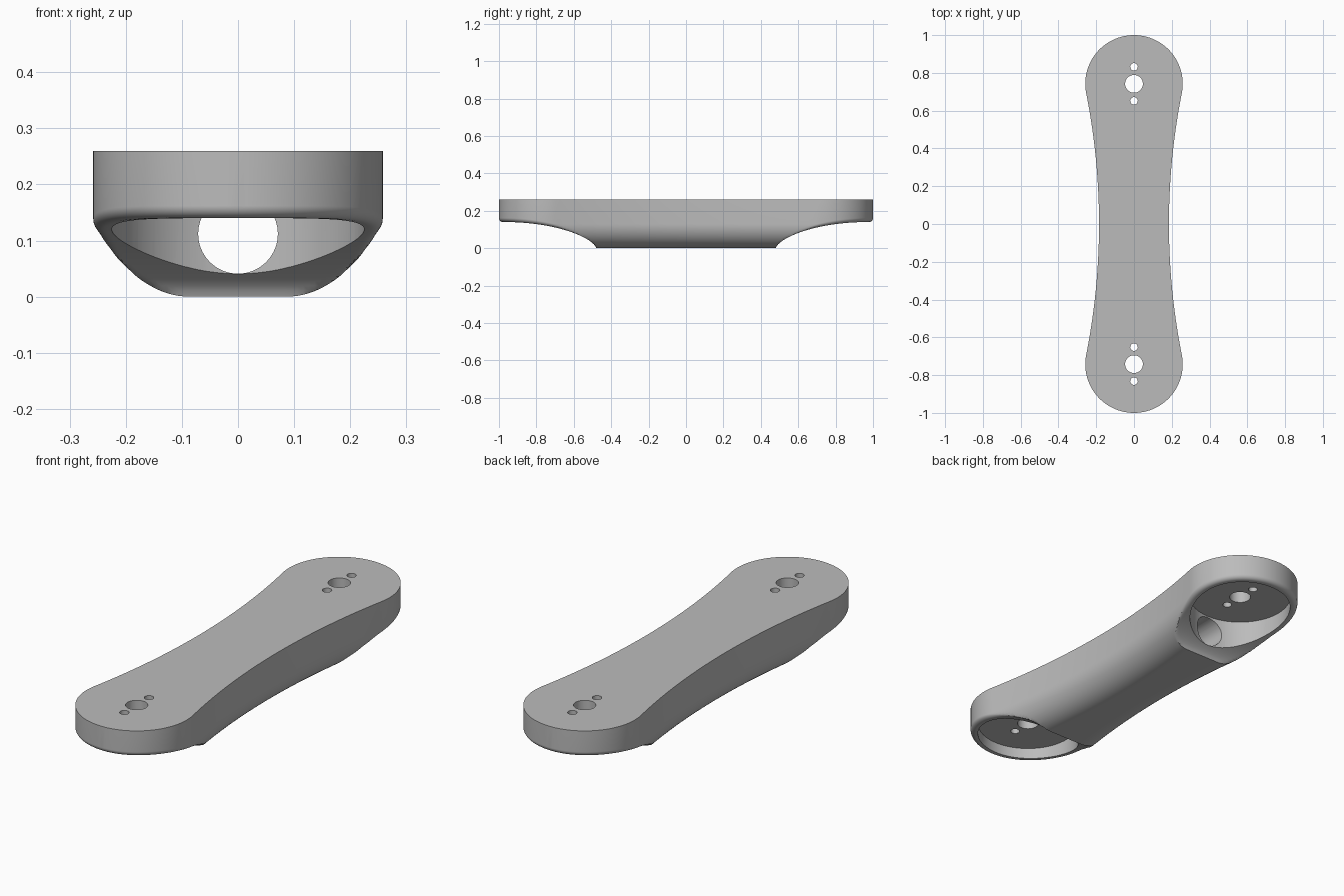
import bpy, bmesh
from math import sin, cos, pi, sqrt, hypot

cube = bpy.data.objects.get("Cube")
if cube:
    bpy.data.objects.remove(cube, do_unlink=True)

# Main dimensions
TOP = 0.26
PAD_Y, PAD_R = 0.742, 0.258       # round end pads
WAIST, ARC_R = 0.185, 3.55        # concave sides
FILLET, EDGE = 0.13, 0.022        # belly and pad rounding
CUT_START, CUT_END, CUT_Z = 0.48, 0.97, 0.14
ARC_X = WAIST + ARC_R
JOIN_Y = PAD_Y * ARC_R / (ARC_R + PAD_R)

grey = bpy.data.materials.new("light_grey")
grey.use_nodes = True
grey.diffuse_color = (0.5, 0.5, 0.5, 1)
grey.node_tree.nodes["Principled BSDF"].inputs["Base Color"].default_value = (0.5, 0.5, 0.5, 1)


def half_width(y):
    y = abs(y)
    if y < JOIN_Y:
        return ARC_X - sqrt(ARC_R ** 2 - y * y)
    return sqrt(max(0, PAD_R ** 2 - (y - PAD_Y) ** 2))


def inset(x, y):
    """Distance inward from the plan outline."""
    x, y = abs(x), abs(y)
    if y < JOIN_Y:
        return max(0, hypot(ARC_X - x, y) - ARC_R)
    return max(0, PAD_R - hypot(x, y - PAD_Y))


def rounding(d, r):
    return r - sqrt(r * r - (r - d) ** 2) if d < r else 0


def underside(x, y):
    d = inset(x, y)
    belly = rounding(d, FILLET)
    if abs(y) <= CUT_START:
        return belly
    t = max(0, (CUT_END - abs(y)) / (CUT_END - CUT_START))
    scoop = CUT_Z * max(0, 1 - t * t) ** 0.64
    return max(belly, scoop + rounding(d, EDGE) * scoop / CUT_Z)


def make_object(name, bm):
    mesh = bpy.data.meshes.new(name)
    bm.to_mesh(mesh)
    bm.free()
    obj = bpy.data.objects.new(name, mesh)
    bpy.context.collection.objects.link(obj)
    mesh.materials.append(grey)
    return obj


# Arm body: cross-sections lofted along y
half = [CUT_START * i / 12 for i in range(13)]
half += [CUT_START + (JOIN_Y - CUT_START) * (i / 16) ** 1.4 for i in range(1, 17)]
a0 = (JOIN_Y - PAD_Y) / PAD_R
half += [PAD_Y + PAD_R * sin(a0 + (pi / 2 - a0) * i / 28) for i in range(1, 29)]
stations = [-y for y in reversed(half[1:])] + half

ACROSS = 56
bm = bmesh.new()
rows = []
for y in stations:
    w = half_width(y)
    xs = [w * sin(pi * (i / ACROSS - 0.5)) for i in range(ACROSS + 1)]
    row = [bm.verts.new((x, y, underside(x, y))) for x in xs]
    row += [bm.verts.new((w, y, TOP)), bm.verts.new((-w, y, TOP))]
    rows.append(row)
for a, b in zip(rows, rows[1:]):
    for i in range(len(a)):
        j = (i + 1) % len(a)
        bm.faces.new((a[i], a[j], b[j], b[i]))
bmesh.ops.remove_doubles(bm, verts=bm.verts, dist=0.00002)
bmesh.ops.recalc_face_normals(bm, faces=bm.faces)
arm = make_object("arm_body", bm)


def drill(radius, location, depth, along_y=False, sides=64):
    """Cut a cylinder out of the arm."""
    rotation = (pi / 2, 0, 0) if along_y else (0, 0, 0)
    bpy.ops.mesh.primitive_cylinder_add(vertices=sides, radius=radius, depth=depth,
                                        location=location, rotation=rotation)
    cutter = bpy.context.object
    cutter.name = "cutter"
    cutter.hide_render = True
    cutter.data.materials.append(grey)
    mod = arm.modifiers.new("drill", "BOOLEAN")
    mod.operation = "DIFFERENCE"
    mod.solver = "EXACT"
    mod.object = cutter
    bpy.context.view_layer.objects.active = arm
    bpy.ops.object.modifier_apply(modifier=mod.name)
    bpy.data.objects.remove(cutter, do_unlink=True)


# Pockets under both pads, with a centre hole and two small screw holes
for side in (-1, 1):
    drill(0.225, (0, side * PAD_Y, 0.045), 0.29, sides=96)
    drill(0.047, (0, side * PAD_Y, 0.2), 0.4, sides=48)
    for offset in (-0.09, 0.09):
        drill(0.02, (0, side * PAD_Y + offset, 0.2), 0.4, sides=32)

# Lengthwise bore joining the pockets
drill(0.071, (0, 0, 0.112), 2 * PAD_Y - 0.1, along_y=True)

bpy.ops.object.select_all(action="DESELECT")
arm.select_set(True)
bpy.context.view_layer.objects.active = arm
bpy.ops.object.shade_smooth_by_angle(angle=0.5)
